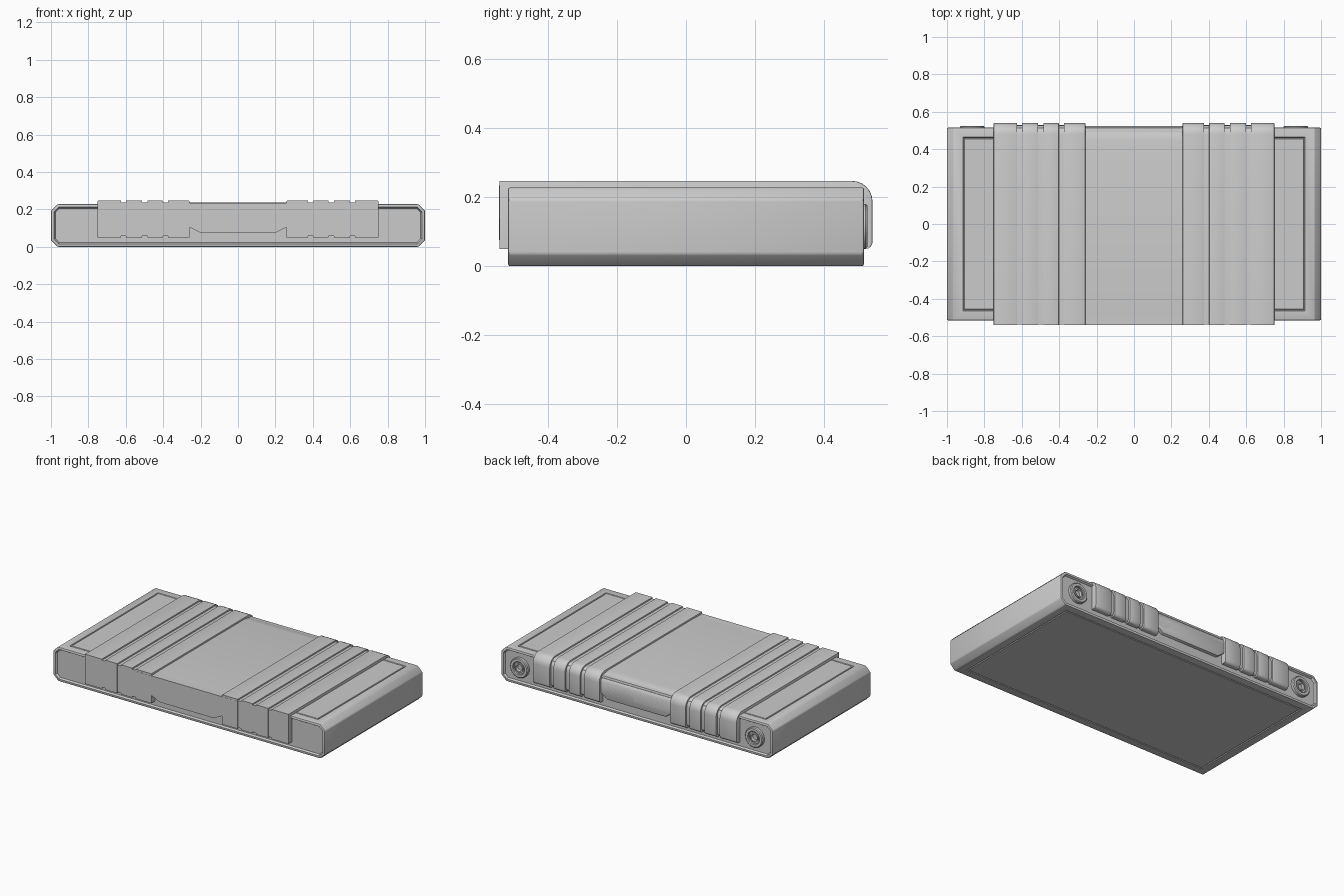
import bpy, bmesh, math
from mathutils import Vector

old = bpy.data.objects.get("Cube")
if old:
    bpy.data.objects.remove(old, do_unlink=True)

grey = bpy.data.materials.new("plain_grey")
grey.use_nodes = True
tone = (0.6, 0.6, 0.6, 1)
grey.diffuse_color = tone
grey.node_tree.nodes["Principled BSDF"].inputs["Base Color"].default_value = tone


def finish(name, bm, smooth=True):
    bmesh.ops.recalc_face_normals(bm, faces=bm.faces)
    mesh = bpy.data.meshes.new(name)
    bm.to_mesh(mesh)
    bm.free()
    mesh.materials.append(grey)
    ob = bpy.data.objects.new(name, mesh)
    bpy.context.collection.objects.link(ob)
    if smooth:
        bpy.ops.object.select_all(action="DESELECT")
        ob.select_set(True)
        bpy.context.view_layer.objects.active = ob
        bpy.ops.object.shade_smooth_by_angle(angle=math.radians(35))
    return ob


def extrude(points, offset):
    """Solid from a flat outline of 3D points moved along an offset."""
    bm = bmesh.new()
    face = bm.faces.new([bm.verts.new(p) for p in points])
    out = bmesh.ops.extrude_face_region(bm, geom=[face], use_keep_orig=True)
    moved = [v for v in out["geom"] if isinstance(v, bmesh.types.BMVert)]
    bmesh.ops.translate(bm, verts=moved, vec=offset)
    bmesh.ops.recalc_face_normals(bm, faces=bm.faces)
    return bm


def bevel(bm, edges, width, segments=2):
    bmesh.ops.bevel(bm, geom=edges, offset=width, segments=segments,
                    profile=0.5, affect="EDGES", clamp_overlap=True)


def arc(cy, cz, r, start, end, steps=6):
    angles = [math.radians(start + (end - start) * i / steps) for i in range(steps + 1)]
    return [(cy + r * math.cos(a), cz + r * math.sin(a)) for a in angles]


def strap_outline(front, back, top, bottom, r_top, r_low):
    """Side outline: square at the front, rounded over the back."""
    return ([(front, bottom), (front, top)]
            + arc(back - r_top, top - r_top, r_top, 90, 0)
            + arc(back - r_low, bottom + r_low, r_low, 0, -90, 4))


def strap(name, outline, x0, x1, width):
    bm = extrude([(x0, y, z) for y, z in outline], (x1 - x0, 0, 0))
    front = min(y for y, z in outline)
    rims = [e for e in bm.edges
            if abs(e.verts[0].co.x - e.verts[1].co.x) < 1e-5
            and not all(abs(v.co.y - front) < 1e-4 for v in e.verts)
            and max(v.co.z for v in e.verts) > 0.06]
    if width:
        bevel(bm, rims, width)
    return finish(name, bm)


# Main slab: chamfered block with framed ends and grooved top and bottom panels
c, W, H, D = 0.035, 1.0, 0.228, 0.515
octagon = [(W - c, 0), (W, c), (W, H - c), (W - c, H),
           (c - W, H), (-W, H - c), (-W, c), (c - W, 0)]
body = extrude([(x, -D, z) for x, z in octagon], (0, 2 * D, 0))
bevel(body, list(body.edges), 0.006)


def flat_face(direction):
    d = Vector(direction)
    return max((f for f in body.faces if f.normal.dot(d) > 0.99), key=lambda f: f.calc_area())


def inset(face, thickness, depth=0):
    bmesh.ops.inset_region(body, faces=[face], thickness=thickness, depth=depth, use_even_offset=True)


for direction in ((0, -1, 0), (0, 1, 0)):
    end = flat_face(direction)
    inset(end, 0.010)
    inset(end, 0.007, -0.012)
for direction in ((0, 0, 1), (0, 0, -1)):
    panel = flat_face(direction)
    inset(panel, 0.045)
    inset(panel, 0.003, -0.006)
    inset(panel, 0.003)
    inset(panel, 0.003, 0.006)
finish("body", body)

# Two ribbed straps wrapping over the top and down the back
ribs = ((0.26, 0.375), (0.402, 0.485), (0.512, 0.6), (0.625, 0.75))
base_outline = strap_outline(-0.538, 0.528, 0.238, 0.058, 0.05, 0.02)
rib_outline = strap_outline(-0.54, 0.54, 0.247, 0.05, 0.06, 0.02)
for side, label in ((1, "left"), (-1, "right")):
    strap(label + "_strap_base", base_outline, side * 0.27, side * 0.74, 0)
    for i, (a, b) in enumerate(ribs):
        strap(f"{label}_rib_{i + 1}", rib_outline, side * a, side * b, 0.01)

# Smooth centre band between the straps
band = [(-0.54, 0.12), (-0.54, 0.232), (-0.45, 0.236), (0.44, 0.236), (0.49, 0.228),
        (0.512, 0.215), (0.525, 0.19), (0.525, 0.12)]
strap("centre_band", band, -0.265, 0.265, 0)


def plate(name, half, y, depth, width):
    outline = half + [(-x, z) for x, z in reversed(half)]
    bm = extrude([(x, y, z) for x, z in outline], (0, depth, 0))
    if width:
        bevel(bm, [e for e in bm.edges if all(abs(v.co.y - y) < 1e-5 for v in e.verts)], width)
    return finish(name, bm)


# Front clasp and tapered back tab
plate("front_clasp", [(0.37, 0.234), (0.37, 0.14), (0.33, 0.14), (0.2, 0.075)], -0.541, 0.05, 0)
plate("back_tab", [(0.26, 0.19), (0.26, 0.115), (0.215, 0.08)], 0.525, -0.05, 0.006)

# Round sockets at the back: lathed ring with a sunken centre
ring = [(0.065, 0.495), (0.065, 0.52), (0.06, 0.525), (0.044, 0.525), (0.04, 0.521),
        (0.04, 0.512), (0.03, 0.512), (0.03, 0.52), (0.022, 0.52), (0.018, 0.506), (0, 0.506)]
for side, label in ((1, "left"), (-1, "right")):
    bm = bmesh.new()
    verts = [bm.verts.new((r, y, 0)) for r, y in ring]
    edges = [bm.edges.new(pair) for pair in zip(verts, verts[1:])]
    bmesh.ops.spin(bm, geom=verts + edges, cent=(0, 0, 0), axis=(0, 1, 0),
                   angle=math.tau, steps=32)
    bmesh.ops.remove_doubles(bm, verts=bm.verts, dist=1e-5)
    bmesh.ops.translate(bm, verts=bm.verts, vec=(side * 0.865, 0, 0.115))
    socket = finish(label + "_socket", bm)
    # Open shell: make sure it faces outward at the back
    centre = min(socket.data.polygons, key=lambda p: (p.center - Vector((side * 0.865, 0.506, 0.115))).length)
    if centre.normal.y < 0:
        socket.data.flip_normals()
